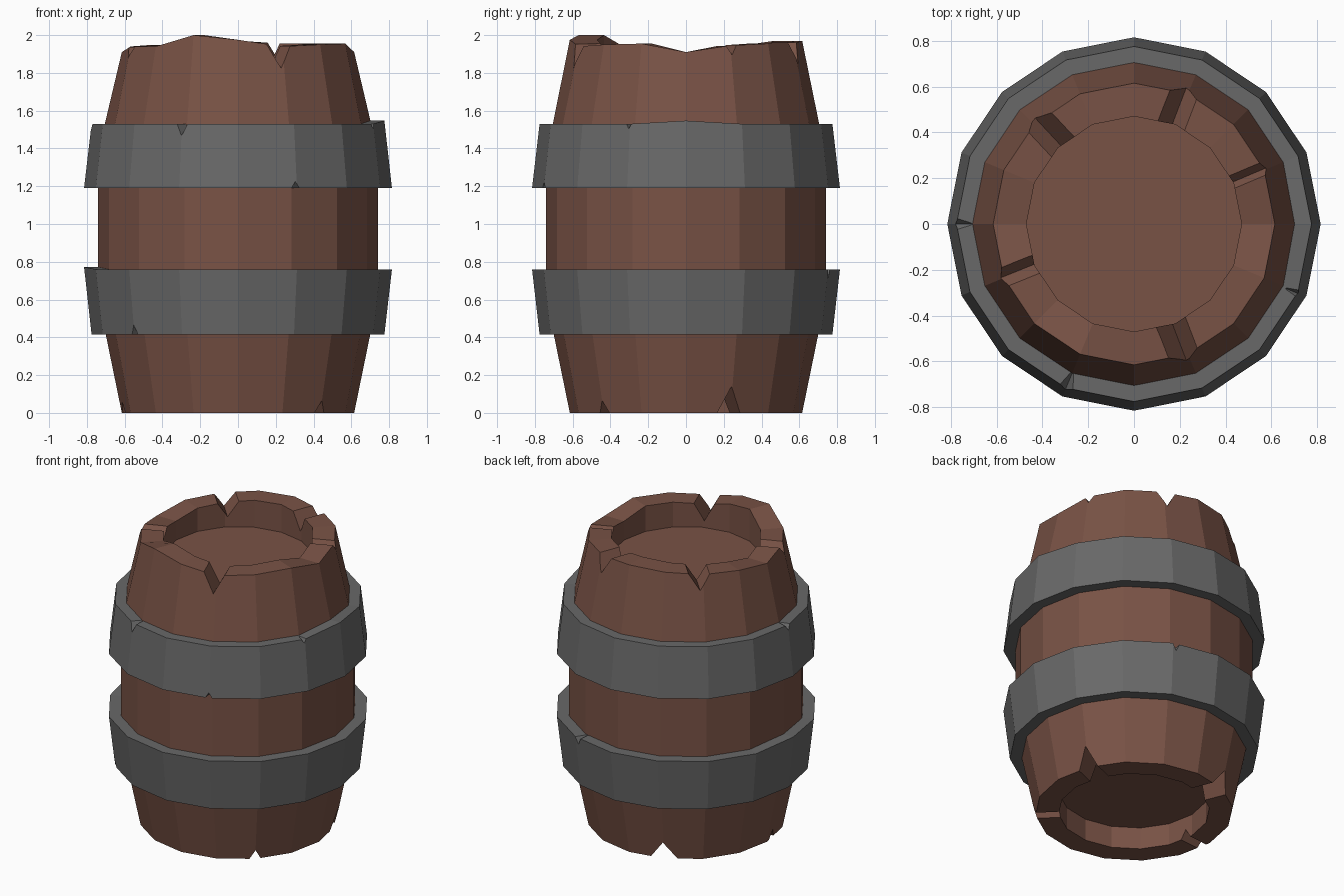
import bpy, bmesh
from math import cos, sin, radians, pi

if "Cube" in bpy.data.objects:
    bpy.data.objects.remove(bpy.data.objects["Cube"])

N = 16  # sides of the barrel


def material(name, color):
    m = bpy.data.materials.new(name)
    m.diffuse_color = color
    m.use_nodes = True
    m.node_tree.nodes["Principled BSDF"].inputs["Base Color"].default_value = m.diffuse_color
    return m


def add_object(name, bm, mat=None):
    bmesh.ops.recalc_face_normals(bm, faces=bm.faces)
    me = bpy.data.meshes.new(name)
    bm.to_mesh(me)
    bm.free()
    ob = bpy.data.objects.new(name, me)
    bpy.context.collection.objects.link(ob)
    if mat:
        me.materials.append(mat)
    return ob


def lathe(name, profile, mat, closed, heights=None):
    """Spin (radius, z) points; z of None takes the per-vertex height list."""
    bm = bmesh.new()
    rings = []
    for r, z in profile:
        rings.append([bm.verts.new((r * cos(2 * pi * i / N), r * sin(2 * pi * i / N),
                                    heights[i] if z is None else z)) for i in range(N)])
    pairs = list(zip(rings, rings[1:]))
    if closed:
        pairs.append((rings[-1], rings[0]))
    for a, b in pairs:
        for i in range(N):
            j = (i + 1) % N
            bm.faces.new((a[i], a[j], b[j], b[i]))
    if not closed:
        bm.faces.new(rings[0])
        bm.faces.new(rings[-1])
    return add_object(name, bm, mat)


def add_notch(bm, angle, z, depth, width, r_in, r_out, inner=1.0):
    """V wedge cut into an edge at height z; positive depth cuts downwards.
    inner < 1 makes the wedge shrink towards the axis."""
    a = radians(angle)
    over = 0.1 if depth > 0 else -0.1
    ends = []
    for r, s in ((r_in, inner), (r_out, 1.0)):
        d, half = depth * s, width / 2 * s
        wide = half * (abs(d) + 0.1) / abs(d)
        ends.append([bm.verts.new((r * cos(a) - t * sin(a), r * sin(a) + t * cos(a), h))
                     for t, h in ((0, z - d), (wide, z + over), (-wide, z + over))])
    bm.faces.new(ends[0])
    bm.faces.new(ends[1])
    for i in range(3):
        j = (i + 1) % 3
        bm.faces.new((ends[0][i], ends[0][j], ends[1][j], ends[1][i]))


def carve(ob, notches):
    bm = bmesh.new()
    for n in notches:
        add_notch(bm, *n)
    cutter = add_object("notch_cutter", bm)
    cutter.hide_render = True
    mod = ob.modifiers.new("notches", 'BOOLEAN')
    mod.operation = 'DIFFERENCE'
    mod.solver = 'EXACT'
    mod.object = cutter
    bpy.context.view_layer.objects.active = ob
    bpy.ops.object.modifier_apply(modifier=mod.name)
    bpy.data.objects.remove(cutter)


wood = material("wood", (0.19, 0.085, 0.06, 1))
iron = material("iron", (0.14, 0.14, 0.14, 1))

# Wooden body with recessed lids and an uneven top rim
rim = [1.91, 1.945, 1.955, 1.955, 1.97, 1.965, 1.95, 1.94,
       1.91, 1.94, 1.94, 2.0, 1.975, 1.94, 1.95, 1.955]
body = lathe("barrel_body",
             [(0.47, 0.15), (0.47, 0), (0.615, 0), (0.70, 0.415), (0.74, 0.74),
              (0.74, 1.21), (0.705, 1.53), (0.615, None), (0.47, None), (0.47, 1.78)],
             wood, False, rim)
carve(body, [
    # top rim splits
    (69, 1.955, 0.11, 0.12, 0.40, 0.8), (23, 1.945, 0.05, 0.06, 0.40, 0.8),
    (133, 1.95, 0.10, 0.13, 0.40, 0.8), (202, 1.94, 0.06, 0.09, 0.40, 0.8),
    (291, 1.945, 0.12, 0.13, 0.40, 0.8),
    # bottom rim splits
    (22, 0, -0.14, 0.13, 0.40, 0.8), (112, 0, -0.12, 0.17, 0.40, 0.8),
    (186, 0, -0.06, 0.07, 0.40, 0.8), (315, 0, -0.065, 0.07, 0.40, 0.8)])

# Iron hoops, each with a slightly raised edge and small chips
upper_top = [1.53] * N
upper_top[0] = 1.547
upper = lathe("upper_hoop", [(0.815, 1.19), (0.775, None), (0.69, None), (0.69, 1.19)],
              iron, True, upper_top)
carve(upper, [(247.5, 1.53, 0.10, 0.11, 0.70, 0.84, 0.1),
              (180, 1.53, 0.06, 0.09, 0.71, 0.84, 0.1),
              (337, 1.53, 0.05, 0.06, 0.72, 0.84, 0.1),
              (292, 1.19, -0.055, 0.07, 0.74, 0.86, 0.1)])

lower_top = [0.76] * N
lower_top[8] = 0.772
lower = lathe("lower_hoop", [(0.775, 0.415), (0.815, None), (0.69, None), (0.69, 0.415)],
              iron, True, lower_top)
carve(lower, [(69, 0.76, 0.075, 0.07, 0.73, 0.86, 0.1),
              (225, 0.415, -0.08, 0.08, 0.70, 0.84, 0.1)])
